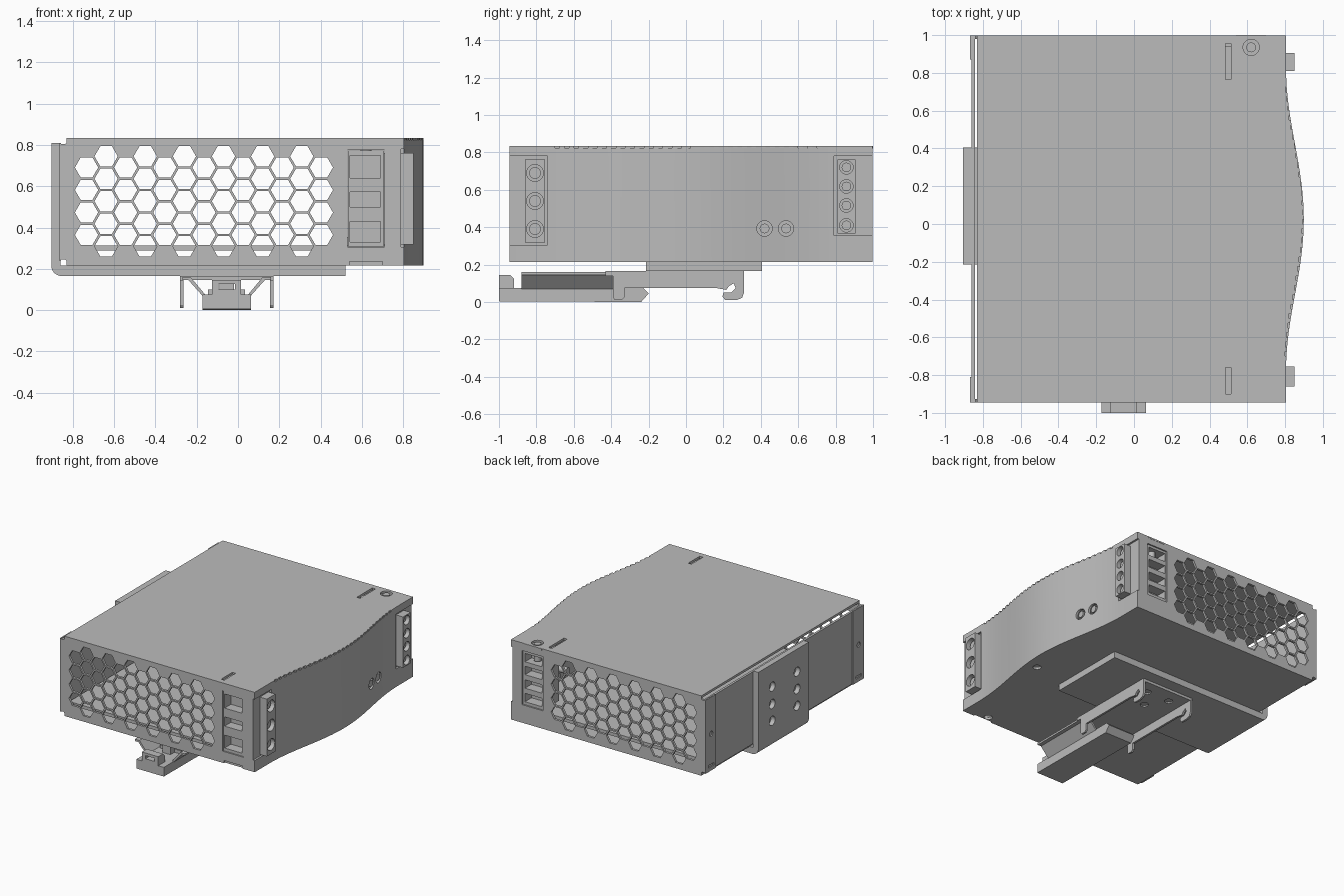
import bpy, bmesh, math

cube = bpy.data.objects.get("Cube")
if cube:
    bpy.data.objects.remove(cube, do_unlink=True)

grey = bpy.data.materials.new("grey metal")
grey.use_nodes = True
GREY = (0.5, 0.5, 0.5, 1)
grey.diffuse_color = GREY
grey.node_tree.nodes["Principled BSDF"].inputs["Base Color"].default_value = GREY


# --- helpers -------------------------------------------------------------
def prism(bm, pts, axis, lo, hi):
    """Extrude a 2D outline along an axis."""
    def place(p, d):
        a, b = p
        return {"x": (d, a, b), "y": (a, d, b), "z": (a, b, d)}[axis]
    low = [bm.verts.new(place(p, lo)) for p in pts]
    high = [bm.verts.new(place(p, hi)) for p in pts]
    bm.faces.new(low)
    bm.faces.new(high)
    n = len(pts)
    for i in range(n):
        j = (i + 1) % n
        bm.faces.new((low[i], low[j], high[j], high[i]))


def box(bm, x0, x1, y0, y1, z0, z1):
    prism(bm, [(x0, y0), (x1, y0), (x1, y1), (x0, y1)], "z", z0, z1)


def ngon(a, b, r, n=20, squash=1):
    return [(a + r * math.cos(math.tau * i / n),
             b + r * squash * math.sin(math.tau * i / n)) for i in range(n)]


def finish(bm, name):
    bmesh.ops.recalc_face_normals(bm, faces=bm.faces)
    mesh = bpy.data.meshes.new(name)
    bm.to_mesh(mesh)
    bm.free()
    ob = bpy.data.objects.new(name, mesh)
    bpy.context.collection.objects.link(ob)
    mesh.materials.append(grey)
    return ob


def activate(ob):
    bpy.ops.object.select_all(action="DESELECT")
    ob.select_set(True)
    bpy.context.view_layer.objects.active = ob


def cut(ob, bm):
    """Subtract the cutter mesh and discard it."""
    cutter = finish(bm, "cutter")
    cutter.hide_render = True
    mod = ob.modifiers.new("cut", "BOOLEAN")
    mod.operation, mod.solver, mod.object = "DIFFERENCE", "EXACT", cutter
    activate(ob)
    bpy.ops.object.modifier_apply(modifier=mod.name)
    bpy.data.objects.remove(cutter, do_unlink=True)


def solid_box(name, *dims):
    bm = bmesh.new()
    box(bm, *dims)
    return finish(bm, name)


# --- case ----------------------------------------------------------------
LEFT, RIGHT, FRONT, BACK, BOTTOM, TOP = -0.86, 0.805, -0.945, 0.998, 0.215, 0.835
WALL = 0.018


def bulge(y):
    t = min(1, abs(y - 0.025) / 0.8)
    return RIGHT + 0.047 * (1 + math.cos(math.pi * t))


def outline(inset):
    f, b = FRONT + inset, BACK - inset
    curve = [-0.775 + 1.6 * i / 32 for i in range(33)]
    right = [(bulge(y) - inset, y) for y in [f] + curve + [b]]
    return [(LEFT + inset, f)] + right + [(LEFT + inset, b)]


bm = bmesh.new()
prism(bm, outline(0), "z", BOTTOM, TOP)
# folded long edges
fold = [e for e in bm.edges if all(abs(v.co.x - LEFT) < 0.001 for v in e.verts)
        and abs(e.verts[0].co.y - e.verts[1].co.y) > 1]
bmesh.ops.bevel(bm, geom=fold, offset=0.03, segments=5, affect="EDGES")
case = finish(bm, "case")

bm = bmesh.new()
prism(bm, outline(WALL), "z", BOTTOM + WALL, TOP - WALL)
cut(case, bm)

# honeycomb vents through both ends
bm = bmesh.new()
PITCH = 0.109
for col in range(13):
    tall = col % 2
    for row in range(4 + tall):
        z = (0.745 if tall else 0.691) - row * PITCH
        prism(bm, ngon(-0.734 + col * PITCH * 0.87, z, 0.0565, 6), "y", -1.2, 1.2)
cut(case, bm)

# terminal openings, slots and screw holes
bm = bmesh.new()
box(bm, 0.79, 1, -1.1, -0.74, 0.305, 0.78)
box(bm, 0.79, 1, 0.79, 1.1, 0.355, 0.78)
box(bm, 0.53, 0.71, -1.1, -0.92, 0.305, 0.775)
box(bm, 0.53, 0.71, 0.97, 1.1, 0.355, 0.775)
for y0, y1 in ((-0.9, -0.76), (0.765, 0.955)):
    box(bm, 0.485, 0.513, y0, y1, 0.8, 0.9)
prism(bm, ngon(0.62, 0.935, 0.043), "z", 0.8, 0.9)
for x, y in ((0.607, -0.9), (0.8, -0.125)):
    prism(bm, ngon(x, y, 0.03), "z", 0.2, 0.24)
for y in (0.42, 0.535):
    prism(bm, ngon(y, 0.393, 0.041), "x", 0.75, 1)
box(bm, 0.54, 0.7, -1, FRONT + 0.012, 0.2, 0.235)
# serrated lid edge
for i in range(29):
    y = -0.7 + i * 0.05
    box(bm, bulge(y) - 0.008, 1, y, y + 0.025, TOP - 0.012, 0.9)
cut(case, bm)

# screw, indicator and adjuster
bm = bmesh.new()
prism(bm, ngon(0.62, 0.935, 0.026), "z", 0.7, 0.83)
finish(bm, "top_screw")
for name, y, r in (("adjuster", 0.42, 0.026), ("indicator", 0.535, 0.026)):
    bm = bmesh.new()
    prism(bm, ngon(y, 0.393, r), "x", 0.72, bulge(y) - 0.005)
    finish(bm, name)

solid_box("circuit_board", -0.82, 0.77, -0.9, 0.94, 0.288, 0.313)
solid_box("back_rim", 0.54, 0.7, BACK - 0.01, 1.0, 0.822, 0.834)

# folded end flaps on the side
for name, y0, y1, hole in (("front_flap", FRONT, -0.81, -0.88),
                           ("back_flap", 0.87, BACK, 0.93)):
    flap = solid_box(name, -0.868, -0.857, y0, y1, 0.24, 0.81)
    bm = bmesh.new()
    prism(bm, ngon(hole, 0.525, 0.02), "x", -1, -0.8)
    box(bm, -1, -0.8, hole - 0.035, hole + 0.035, 0.27, 0.29)
    cut(flap, bm)

# --- terminal blocks -----------------------------------------------------
specs = (
    ("front", -0.938, -0.75, -0.86, -0.755, 0.307, -1.1, -0.86,
     ((0.64, 0.75), (0.5, 0.572), (0.33, 0.43)), (0.69, 0.54, 0.39), 0.045),
    ("back", 0.8, 0.99, 0.81, 0.905, 0.357, 0.91, 1.1,
     ((0.69, 0.755), (0.59, 0.655), (0.485, 0.55), (0.38, 0.445)),
     (0.72, 0.618, 0.516, 0.41), 0.036),
)
for side, y0, y1, n0, n1, z0, c0, c1, windows, holes, r in specs:
    block = solid_box(side + "_terminal_block", 0.532, 0.708, y0, y1, z0, 0.773)
    bm = bmesh.new()
    for a, b in windows:
        box(bm, 0.542, 0.69, c0, c1, a, b)
    cut(block, bm)
    nose = solid_box(side + "_terminal_face", 0.705, 0.85, n0, n1, z0 + 0.01, 0.762)
    bm = bmesh.new()
    mid = (n0 + n1) / 2
    for z in holes:
        prism(bm, ngon(mid, z, r), "x", 0.81, 1)
    cut(nose, bm)
    bm = bmesh.new()
    for z in holes:
        prism(bm, ngon(mid, z, r * 0.7), "x", 0.8, 0.825)
    finish(bm, side + "_terminal_screws")

# --- mounting bracket ----------------------------------------------------
arc = [(-0.855 - 0.05 * math.sin(a), 0.215 - 0.05 * math.cos(a))
       for a in (math.pi / 2 * i / 6 for i in range(7))]
bm = bmesh.new()
prism(bm, arc + [(-0.905, 0.81), (LEFT, 0.81), (LEFT, BOTTOM), (0.52, BOTTOM),
                 (0.52, 0.165)], "y", -0.215, 0.405)
bracket = finish(bm, "mounting_bracket")
bm = bmesh.new()
for y in (-0.07, 0.235):
    for z in (0.37, 0.5, 0.635):
        prism(bm, ngon(y, z, 0.036), "x", -1, -0.87)
cut(bracket, bm)

# --- rail clip -----------------------------------------------------------
MID = -0.055
clip = solid_box("clip_plate", MID - 0.225, MID + 0.225, -0.43, 0.31, 0.145, 0.166)
bm = bmesh.new()
for x, y in ((MID, 0.05), (MID - 0.1, 0.2), (MID + 0.1, 0.2)):
    prism(bm, ngon(x, y, 0.03), "z", 0.1, 0.155)
cut(clip, bm)

hook = [(-0.43, 0.165), (0.31, 0.165), (0.31, 0.05), (0.3, 0.022), (0.27, 0.01),
        (0.21, 0.01), (0.195, 0.03), (0.2, 0.05), (0.24, 0.05), (0.265, 0.075),
        (0.255, 0.1), (0.23, 0.085), (0.215, 0.065), (0.16, 0.075), (-0.33, 0.075),
        (-0.33, 0.025), (-0.345, 0.01), (-0.38, 0.01), (-0.39, 0.025),
        (-0.39, 0.14), (-0.43, 0.14)]
for name, s in (("right_clip_hook", -1), ("left_clip_hook", 1)):
    bm = bmesh.new()
    prism(bm, hook, "x", MID + s * 0.21, MID + s * 0.226)
    finish(bm, name)

# sliding latch with a flared channel and a pull tab
bm = bmesh.new()
prism(bm, [(-1, 0.004), (-0.24, 0), (-0.2, 0.045), (-0.23, 0.075), (-1, 0.075)],
      "x", MID - 0.118, MID + 0.118)
finish(bm, "latch_tongue")
for name, s in (("right_latch_wall", -1), ("left_latch_wall", 1)):
    bm = bmesh.new()
    prism(bm, [(MID + s * a, z) for a, z in
               ((0.1, 0.07), (0.118, 0.07), (0.185, 0.145), (0.215, 0.145),
                (0.215, 0.16), (0.175, 0.16))], "y", -0.88, -0.35)
    finish(bm, name)
solid_box("latch_core", MID - 0.035, MID + 0.035, -0.8, -0.35, 0.07, 0.145)
solid_box("latch_bridge", MID - 0.09, MID + 0.09, -0.75, -0.35, 0.07, 0.1)
bm = bmesh.new()
prism(bm, [(-1, 0.07), (-0.92, 0.07), (-0.92, 0.125), (-0.94, 0.145), (-1, 0.145)],
      "x", MID - 0.07, MID + 0.07)
tab = finish(bm, "latch_pull_tab")
bm = bmesh.new()
box(bm, MID - 0.04, MID + 0.04, -1.1, -0.9, 0.1, 0.125)
cut(tab, bm)

# smooth the curved surfaces, keep folds sharp
for ob in list(bpy.context.scene.objects):
    if ob.type == "MESH" and grey.name in ob.data.materials:
        activate(ob)
        bpy.ops.object.shade_smooth_by_angle(angle=math.radians(25))
